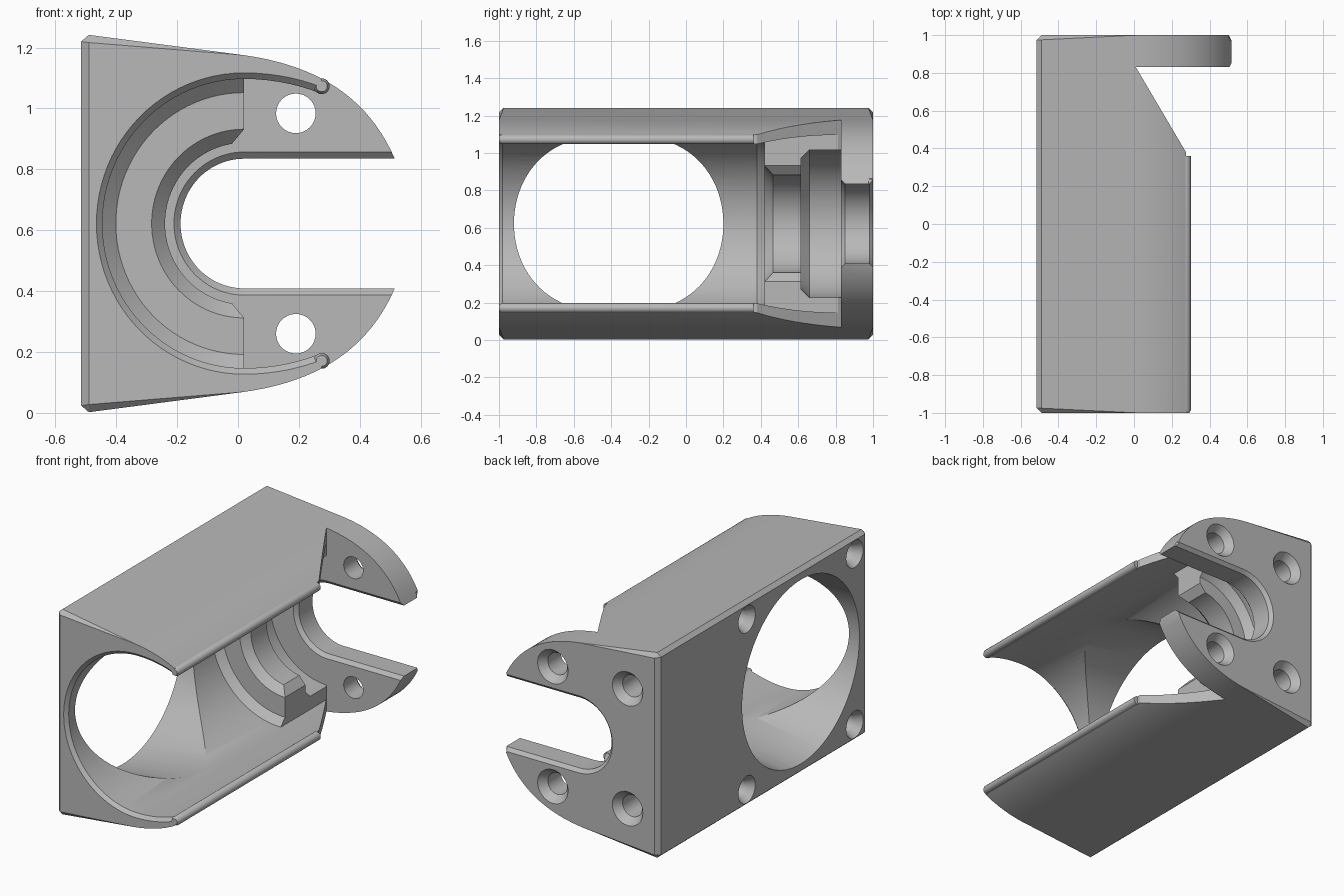
import bpy, bmesh
from math import sin, cos, pi
from mathutils import Vector

if "Cube" in bpy.data.objects:
    bpy.data.objects.remove(bpy.data.objects["Cube"])

MID = 0.622          # height of the bore axis
AXIS_X = 0.02        # x of the bore axis

grey = bpy.data.materials.new("plain_grey")
grey.use_nodes = True
grey.diffuse_color = (0.48, 0.48, 0.48, 1)
grey.node_tree.nodes["Principled BSDF"].inputs["Base Color"].default_value = (0.48, 0.48, 0.48, 1)


def make(name, bm):
    bmesh.ops.recalc_face_normals(bm, faces=bm.faces)
    mesh = bpy.data.meshes.new(name)
    bm.to_mesh(mesh)
    bm.free()
    mesh.materials.append(grey)
    obj = bpy.data.objects.new(name, mesh)
    bpy.context.collection.objects.link(obj)
    return obj


def place(axis, t, p, q):
    return {"X": (t, p, q), "Y": (p, t, q), "Z": (p, q, t)}[axis]


def loft(rings):
    """Closed solid through a list of equal-length point rings."""
    bm = bmesh.new()
    loops = [[bm.verts.new(c) for c in ring] for ring in rings]
    n = len(loops[0])
    for a, b in zip(loops, loops[1:]):
        for i in range(n):
            j = (i + 1) % n
            bm.faces.new((a[i], a[j], b[j], b[i]))
    bm.faces.new(loops[0])
    bm.faces.new(loops[-1])
    return bm


def prism(points, axis, start, end):
    return loft([[place(axis, t, p, q) for p, q in points] for t in (start, end)])


def ring(axis, t, centre, rp, rq, n, right=1.0, left=1.0):
    pts = []
    for i in range(n):
        c, s = cos(2 * pi * i / n), sin(2 * pi * i / n)
        pts.append(place(axis, t, centre[0] + rp * c * (right if c > 0 else left), centre[1] + rq * s))
    return pts


def lathe(profile, axis, centre, n, right=1.0, left=1.0):
    return loft([ring(axis, t, centre, r, r, n, right, left) for t, r in profile])


def combine(target, bm, op="DIFFERENCE"):
    tool = make("cutter", bm)
    tool.hide_render = True
    mod = target.modifiers.new("cut", "BOOLEAN")
    mod.operation, mod.object, mod.solver = op, tool, "EXACT"
    bpy.context.view_layer.objects.active = target
    bpy.ops.object.modifier_apply(modifier=mod.name)
    bpy.data.objects.remove(tool)


# Outer block: tapered sides running into a curved nose
curve = [Vector(p) for p in ((0.02, 1.175), (0.27, 1.14), (0.43, 1.03), (0.515, 0.835))]
top = [(-0.515, 1.245)]
for i in range(21):
    t = i / 20
    w = ((1 - t) ** 3, 3 * t * (1 - t) ** 2, 3 * t * t * (1 - t), t ** 3)
    top.append(tuple(sum((c * k for c, k in zip(curve, w)), Vector((0, 0)))))
outline = top + [(x, 2 * MID - z) for x, z in reversed(top)]
bm = prism(outline, "Y", -1, 1)
chamfered = []
for e in bm.edges:
    a, b = (v.co for v in e.verts)
    if abs(a.y - b.y) < 0.01 or (a.x < -0.5 and b.x < -0.5):
        chamfered.append(e)
bmesh.ops.bevel(bm, geom=chamfered, offset=0.025, segments=1, affect="EDGES")
body = make("motor_housing", bm)

# Bore, ring seat, recess and end-plate opening as one turned cutter
bore = [(-1.02, 0.515), (-0.98, 0.475), (0.38, 0.475), (0.42, 0.43), (0.42, 0.31),
        (0.465, 0.265), (0.615, 0.265), (0.615, 0.35), (0.66, 0.395), (0.83, 0.395),
        (0.83, 0.235), (0.85, 0.213), (0.98, 0.213), (1.02, 0.253)]
combine(body, lathe(bore, "Y", (AXIS_X, MID), 96, 1.21, 0.98))

# Open half of the ring seat
half = [(AXIS_X + 0.575 * cos(a), MID + 0.475 * sin(a))
        for a in (pi * (i / 48 - 0.5) for i in range(49))]
combine(body, prism(half, "Y", 0.3, 0.83))

# Slot through the end plate, chamfered on both faces
side = [(0.82, 0.245), (0.85, 0.213), (0.98, 0.213), (1.02, 0.253)]
slot = [(y, MID + h) for y, h in side] + [(y, MID - h) for y, h in reversed(side)]
combine(body, prism(slot, "X", 0.015, 0.7))

# Trim the open side with a slanted relief in front of the end plate
trim = [(0.275, -1.1), (0.275, 0.38), (0.01, 0.83), (0.7, 0.83), (0.7, -1.1)]
combine(body, prism(trim, "Z", -0.1, 1.4))

# Round fan opening in the flat side, narrowing to meet the bore
fan_y = -0.36
combine(body, loft([ring("X", -0.54, (fan_y, MID), 0.56, 0.56, 96),
                    ring("X", 0.02, (fan_y, MID), 0.56, 0.47, 96)]))

for s in (-1, 1):
    # Chamfered ends of the ring seat
    corner = [(0.03, MID + s * 0.322), (-0.03, MID + s * 0.25), (0.03, MID + s * 0.25)]
    combine(body, prism(corner, "Y", 0.4, 0.64))
    # End-plate screw holes, through on the open side and blind on the other
    for x, depth in ((0.19, 0.75), (-0.31, 0.8)):
        hole = [(depth, 0.065), (0.955, 0.065), (1.01, 0.11)]
        combine(body, lathe(hole, "Y", (x, MID + s * 0.362), 32))
    # Fan screw holes
    for d in (-1, 1):
        hole = [(-0.53, 0.09), (-0.47, 0.055), (-0.3, 0.055)]
        combine(body, lathe(hole, "X", (fan_y + d * 0.515, MID + s * 0.515), 32))
    # Rounded lip along the open edge
    lip = [(-1, 0.018), (-0.985, 0.026), (0.36, 0.026)]
    combine(body, lathe(lip, "Y", (0.275, MID + s * 0.451), 24), "UNION")

bpy.ops.object.select_all(action="DESELECT")
body.select_set(True)
bpy.context.view_layer.objects.active = body
bpy.ops.object.shade_smooth_by_angle(angle=0.5)
